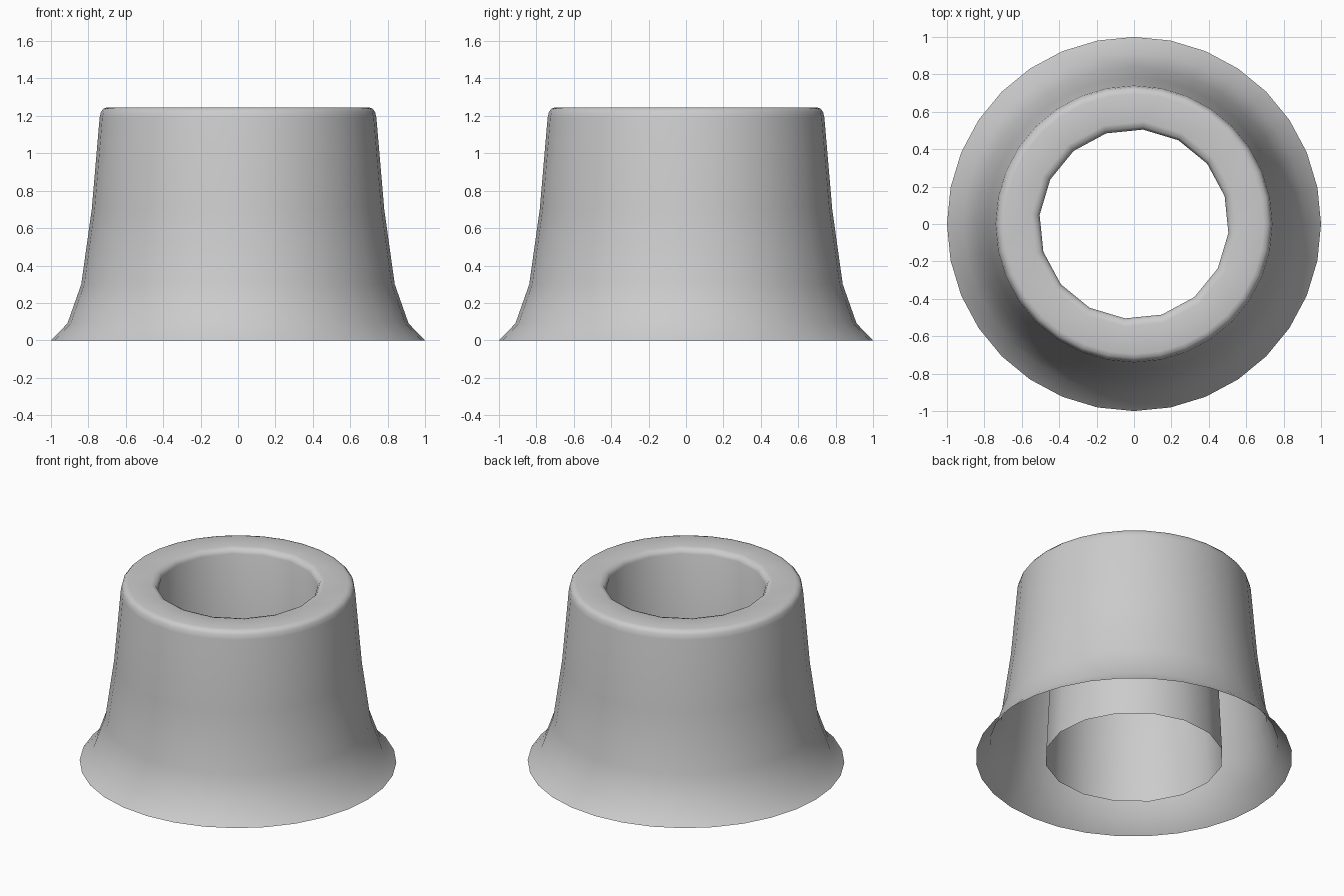
import bpy, bmesh, math

if "Cube" in bpy.data.objects:
    bpy.data.objects.remove(bpy.data.objects["Cube"])

bm = bmesh.new()


def ring(r, z, n, start=0.0):
    """Closed loop of n vertices at radius r and height z."""
    return [bm.verts.new((r * math.cos(start + math.tau * i / n),
                          r * math.sin(start + math.tau * i / n), z)) for i in range(n)]


def skin(rings):
    """Join equal rings with quads."""
    for a, b in zip(rings, rings[1:]):
        n = len(a)
        for i in range(n):
            j = (i + 1) % n
            bm.faces.new((a[i], a[j], b[j], b[i]))


def loop_edges(r):
    return [bm.edges.get((r[i], r[(i + 1) % len(r)])) for i in range(len(r))]


# Flared outer wall with a rounded upper rim
outer = [ring(r, z, 32) for r, z in
         [(1, 0), (0.912, 0.09), (0.838, 0.3), (0.782, 0.7), (0.74, 1.19),
          (0.733, 1.222), (0.718, 1.24), (0.695, 1.246)]]
skin(outer)

# Coarser inner tube, widening slightly to the open bottom
inner = [ring(r, z, 16, math.radians(84.5)) for r, z in
         [(0.55, 1.246), (0.522, 1.238), (0.507, 1.21), (0.565, 0)]]
skin(inner)

# Flat top between wall and tube
bmesh.ops.bridge_loops(bm, edges=loop_edges(outer[-1]) + loop_edges(inner[0]))
bmesh.ops.recalc_face_normals(bm, faces=bm.faces)

mesh = bpy.data.meshes.new("flared_sleeve")
bm.to_mesh(mesh)
bm.free()
sleeve = bpy.data.objects.new("flared_sleeve", mesh)
bpy.context.collection.objects.link(sleeve)
bpy.context.view_layer.objects.active = sleeve
sleeve.select_set(True)
bpy.ops.object.shade_smooth_by_angle(angle=math.radians(50))
